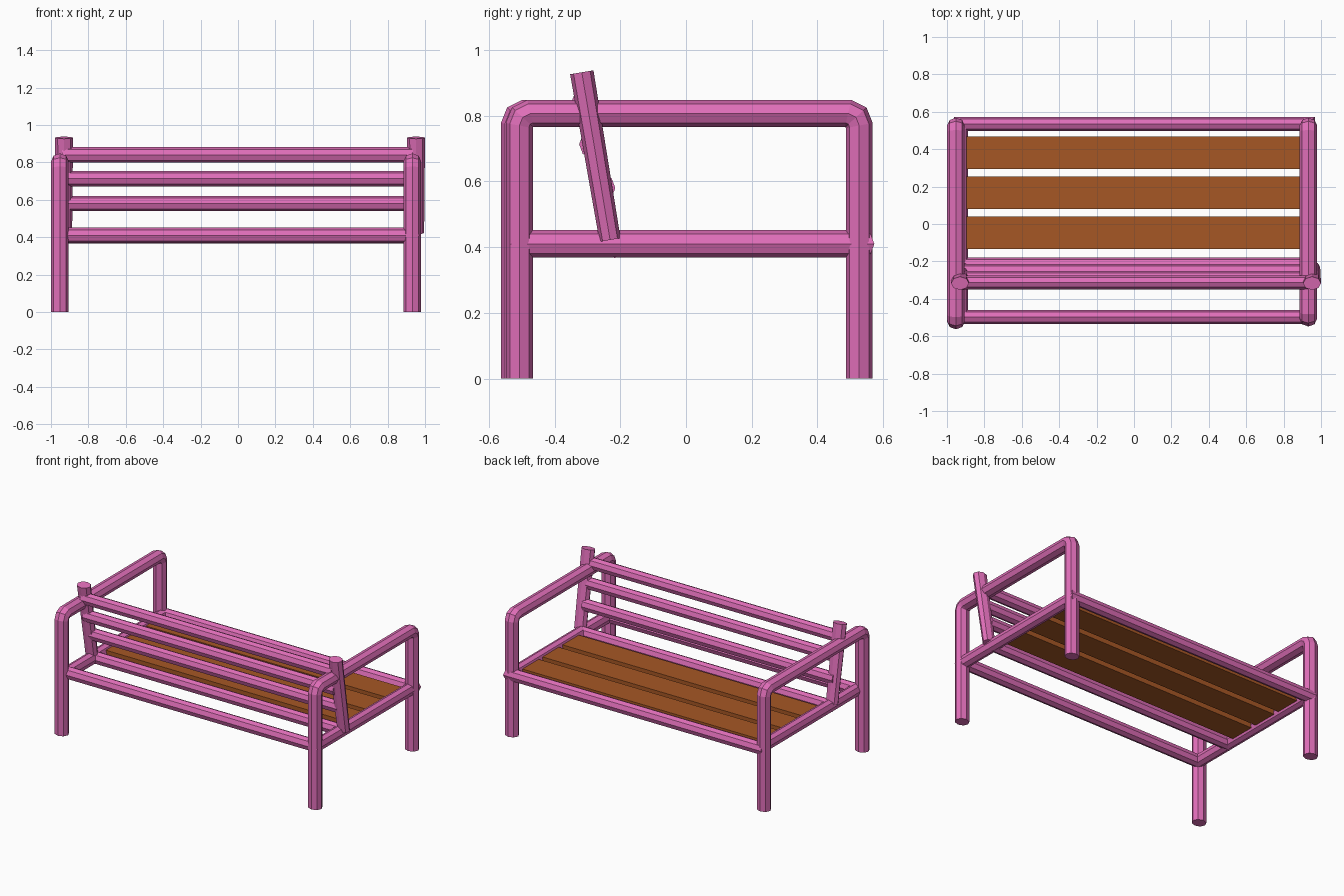
import bpy, bmesh, math
from mathutils import Vector

if "Cube" in bpy.data.objects:
    bpy.data.objects.remove(bpy.data.objects["Cube"], do_unlink=True)


def material(name, rgb):
    mat = bpy.data.materials.new(name)
    mat.use_nodes = True
    mat.diffuse_color = (*rgb, 1)
    mat.node_tree.nodes["Principled BSDF"].inputs["Base Color"].default_value = (*rgb, 1)
    return mat


PINK = material("pink paint", (0.74, 0.155, 0.48))
WOOD = material("brown wood", (0.38, 0.095, 0.018))
SIDES = 8


def finish(name, bm, mat):
    bmesh.ops.recalc_face_normals(bm, faces=bm.faces)
    mesh = bpy.data.meshes.new(name)
    bm.to_mesh(mesh)
    bm.free()
    mesh.materials.append(mat)
    obj = bpy.data.objects.new(name, mesh)
    bpy.context.collection.objects.link(obj)
    return obj


def tube(name, path, normal, r_normal, r_side, closed=False, taper=1.0):
    """Sweep an eight-sided section along a flat path with mitred joints."""
    pts = [Vector(p) for p in path]
    n = Vector(normal).normalized()
    count = len(pts)
    bm = bmesh.new()
    rings = []
    for i, p in enumerate(pts):
        before = pts[i - 1] if (i > 0 or closed) else None
        after = pts[(i + 1) % count] if (i < count - 1 or closed) else None
        d_in = (p - before).normalized() if before else (after - p).normalized()
        d_out = (after - p).normalized() if after else d_in
        tangent = (d_in + d_out).normalized()
        side = n.cross(tangent).normalized() / tangent.dot(d_in)
        scale = taper if i == 0 else 1.0
        ring = []
        for k in range(SIDES):
            a = math.tau * k / SIDES
            offset = n * r_normal * math.cos(a) + side * r_side * math.sin(a)
            ring.append(bm.verts.new(p + offset * scale))
        rings.append(ring)
    for i in range(count if closed else count - 1):
        a, b = rings[i], rings[(i + 1) % count]
        for k in range(SIDES):
            j = (k + 1) % SIDES
            bm.faces.new((a[k], a[j], b[j], b[k]))
    if not closed:
        bm.faces.new(rings[0])
        bm.faces.new(rings[-1])
    return finish(name, bm, PINK)


# Side arches: two legs joined by an armrest with bent corners
def arch(name, x, y0, y1):
    bend = [(0, 0), (0, 0.77), (0.01, 0.795), (0.034, 0.807)]
    path = [(x, y0 + dy, z) for dy, z in bend]
    path += [(x, y1 - dy, z) for dy, z in reversed(bend)]
    tube(name, path, (1, 0, 0), 0.047, 0.041)


arch("left_leg_arch", 0.932, -0.507, 0.527)
arch("right_leg_arch", -0.952, -0.522, 0.527)

# Seat frame: closed mitred loop
tube("seat_frame",
     [(-0.925, -0.497, 0.41), (0.93, -0.497, 0.41), (0.93, 0.535, 0.41), (-0.925, 0.535, 0.41)],
     (0, 0, 1), 0.042, 0.038, closed=True)

# Leaning back posts
for name, x in (("left_back_post", 0.952), ("right_back_post", -0.93)):
    tube(name, [(x, -0.231, 0.422), (x, -0.317, 0.932)], (1, 0, 0), 0.048, 0.036, taper=0.9)

# Cross rails of the backrest, the lowest at seat height
for name, y, z in (("top_back_rail", -0.312, 0.84), ("middle_back_rail", -0.288, 0.713),
                   ("lower_back_rail", -0.252, 0.58), ("seat_cross_rail", -0.217, 0.408)):
    tube(name, [(-0.94, y, z), (0.935, y, z)], (0, 0, 1), 0.041, 0.037)

# Seat planks
for i in range(3):
    bm = bmesh.new()
    bmesh.ops.create_cube(bm, size=1)
    bmesh.ops.scale(bm, vec=(1.79, 0.174, 0.036), verts=bm.verts)
    bmesh.ops.translate(bm, vec=(0, 0.381 - i * 0.214, 0.412), verts=bm.verts)
    finish(f"seat_plank_{i + 1}", bm, WOOD)
